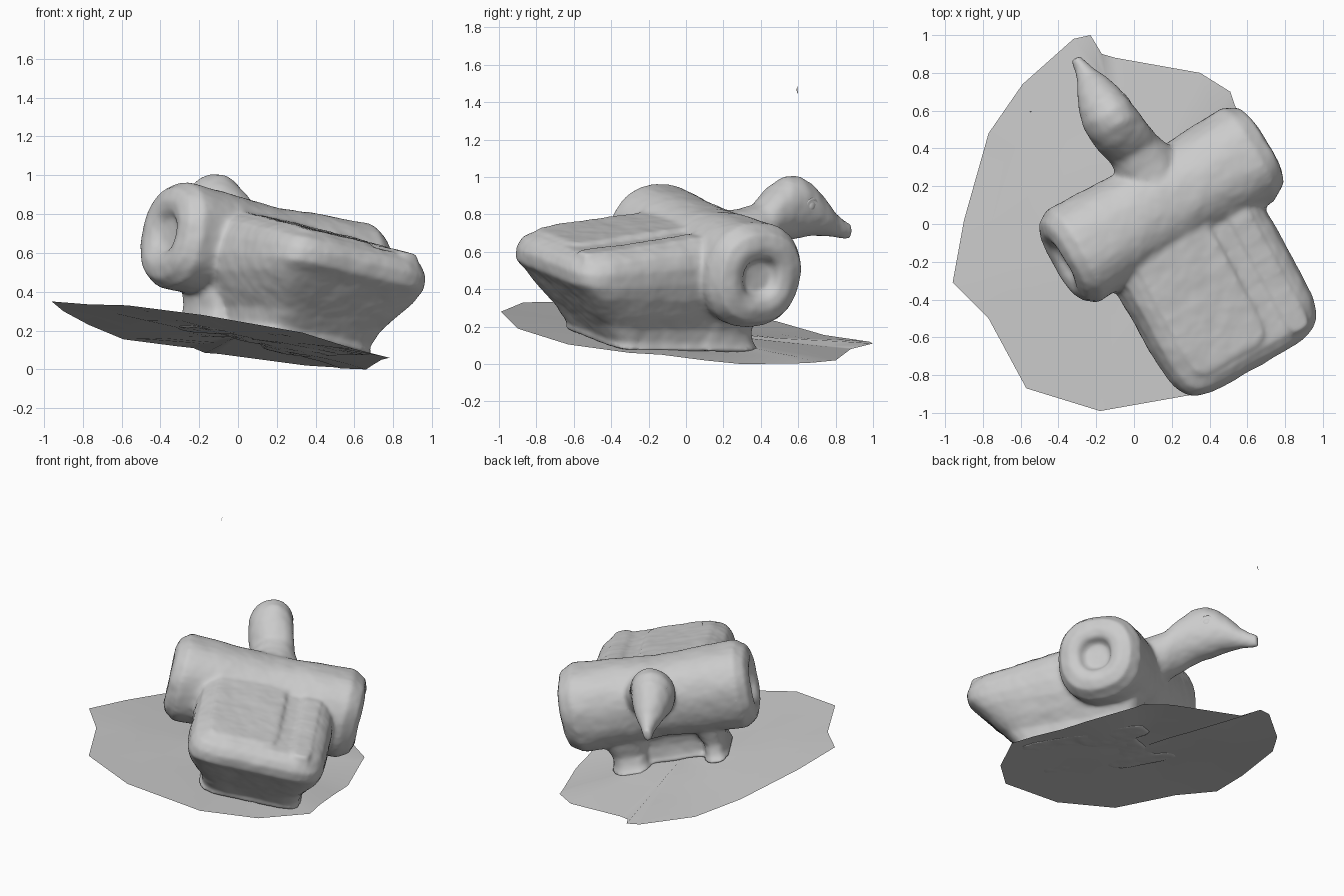
import bpy, bmesh, math
from mathutils import Matrix, Vector, noise

if "Cube" in bpy.data.objects:
    bpy.data.objects.remove(bpy.data.objects["Cube"])

# Figure frame: u across, v toward the head, w away from the tilted sheet
FRAME = (Matrix.Translation((0, 0, 0.168)) @ Matrix.Rotation(math.radians(30), 4, 'Z')
         @ Matrix.Rotation(math.radians(11.5), 4, 'Y'))


def oval(ra, rb, power=2.0, n=48):
    """Superellipse points in 2D."""
    pts = []
    for i in range(n):
        a = 2 * math.pi * i / n
        c, s = math.cos(a), math.sin(a)
        pts.append((ra * math.copysign(abs(c) ** (2 / power), c),
                    rb * math.copysign(abs(s) ** (2 / power), s)))
    return pts


def loft(bm, rings):
    """Skin equal-sized rings and cap both ends."""
    loops = [[bm.verts.new(p) for p in r] for r in rings]
    n = len(loops[0])
    for a, b in zip(loops, loops[1:]):
        for i in range(n):
            bm.faces.new((a[i], a[(i + 1) % n], b[(i + 1) % n], b[i]))
    bm.faces.new(loops[0][::-1])
    bm.faces.new(loops[-1])


def block(bm, layers, power=5):
    """Rounded-rectangle layers (w, u0, u1, v0, v1); the top slopes down to the tail."""
    rings = []
    for w, u0, u1, v0, v1 in layers:
        ring = []
        for a, b in oval((u1 - u0) / 2, (v1 - v0) / 2, power):
            v = (v0 + v1) / 2 + b
            lift = 0.13 * (v + 0.4) * max(0, w - 0.3) / 0.28
            ring.append(((u0 + u1) / 2 + a, v, w + lift))
        rings.append(ring)
    loft(bm, rings)


def finish(name, bm, smooth=True, matrix=None):
    bmesh.ops.recalc_face_normals(bm, faces=bm.faces)
    me = bpy.data.meshes.new(name)
    bm.to_mesh(me)
    bm.free()
    for p in me.polygons:
        p.use_smooth = smooth
    ob = bpy.data.objects.new(name, me)
    bpy.context.collection.objects.link(ob)
    if matrix:
        ob.matrix_world = matrix
    return ob


bm = bmesh.new()
# Trunk and tail, narrowing down to the foot
block(bm, [(-0.005, -0.22, 0.47, -0.68, 0.10), (0.03, -0.20, 0.45, -0.68, 0.08),
           (0.11, -0.22, 0.46, -0.74, 0.08), (0.20, -0.28, 0.51, -0.83, 0.10),
           (0.29, -0.33, 0.55, -0.91, 0.12), (0.37, -0.345, 0.565, -0.975, 0.12),
           (0.46, -0.335, 0.56, -0.985, 0.12), (0.53, -0.31, 0.53, -0.96, 0.12),
           (0.57, -0.26, 0.48, -0.91, 0.10)], 6)
# Raised back panel and side ridge
block(bm, [(0.50, -0.25, 0.24, -0.90, 0.0), (0.592, -0.23, 0.22, -0.88, 0.0)], 8)
block(bm, [(0.50, 0.32, 0.48, -0.95, 0.0), (0.588, 0.34, 0.45, -0.93, 0.0)], 8)
# Two front feet under the crossbar
for u0, u1 in ((-0.29, -0.14), (0.22, 0.47)):
    block(bm, [(-0.012, u0 - 0.02, u1 + 0.02, -0.25, 0.23), (0.03, u0, u1, -0.22, 0.19),
               (0.10, u0, u1, -0.2, 0.17), (0.3, u0 - 0.04, u1 + 0.08, -0.2, 0.22)], 3)
# Crossbar with a round socket in each end
bar = [(-0.49, 0.02), (-0.495, 0.08), (-0.53, 0.12), (-0.545, 0.17), (-0.525, 0.235),
       (-0.46, 0.28), (-0.3, 0.275), (0.1, 0.258), (0.45, 0.28), (0.62, 0.285),
       (0.70, 0.24), (0.725, 0.17), (0.71, 0.115), (0.655, 0.085), (0.65, 0.02)]
loft(bm, [[(u, 0.015 + a, 0.44 + b) for a, b in oval(r, r, 2.25)] for u, r in bar])
# Neck, head and beak: v, centre u, centre w, half width, half height
head = [(0.02, 0.11, 0.49, 0.19, 0.17), (0.22, 0.11, 0.53, 0.175, 0.165),
        (0.32, 0.09, 0.57, 0.145, 0.15), (0.43, 0.05, 0.65, 0.145, 0.168),
        (0.50, 0.035, 0.685, 0.145, 0.173), (0.58, 0.03, 0.69, 0.14, 0.17),
        (0.66, 0.035, 0.68, 0.122, 0.145), (0.73, 0.045, 0.645, 0.095, 0.11),
        (0.80, 0.055, 0.605, 0.062, 0.072), (0.87, 0.06, 0.575, 0.038, 0.05),
        (0.915, 0.06, 0.565, 0.024, 0.04)]
loft(bm, [[(cu + a, v, cw + b) for a, b in oval(ru, rw)] for v, cu, cw, ru, rw in head])
figure = finish("bird_body", bm, matrix=FRAME)

# Fuse the parts and soften them like worn clay
fuse = figure.modifiers.new("fuse", 'REMESH')
fuse.mode = 'VOXEL'
fuse.voxel_size = 0.014
fuse.use_smooth_shade = True
soft = figure.modifiers.new("soften", 'SMOOTH')
soft.factor = 0.5
soft.iterations = 8
tex = bpy.data.textures.new("clay_bumps", 'CLOUDS')
tex.noise_scale = 0.16
bumps = figure.modifiers.new("bumps", 'DISPLACE')
bumps.texture = tex
bumps.strength = 0.014

# Eyes: shallow rings with a pupil mound on each side of the head
for side, name in ((1, "eye_right"), (-1, "eye_left")):
    bm = bmesh.new()
    rows = [(-0.04, 0.056), (-0.008, 0.05), (0.0, 0.042), (-0.006, 0.034),
            (0.002, 0.024), (0.007, 0.004)]
    rings = [[(0.034 + side * (0.122 + d - 0.25 * a), 0.61 + a, 0.715 + b)
              for a, b in oval(r, r, n=24)] for d, r in rows]
    loft(bm, rings)
    finish(name, bm, matrix=FRAME)

# Tilted ground sheet with a ragged outline
edge = [(-0.23, 1.0, .11), (-0.32, .98, .12), (-0.59, .74, .155), (-0.77, .48, .23),
        (-0.9, .02, .30), (-0.96, -.31, .35), (-0.77, -.5, .335), (-0.57, -.87, .33),
        (-0.18, -.99, .28), (.33, -.90, .19), (.6, -.63, .105), (.78, -.3, .06),
        (.74, -.13, .05), (.69, .1, .02), (.66, .3, 0), (.53, .64, .005),
        (.51, .70, .01), (.35, .80, .02), (-0.1, .88, .08), (-0.17, .9, .085)]
bm = bmesh.new()
centre = bm.verts.new((0, 0, 0.168))
rings = []
for k in range(1, 7):
    ring = []
    for p in edge:
        q = Vector((0, 0, 0.168)).lerp(Vector(p), k / 6)
        if k < 6:
            q.z += 0.012 * noise.noise(q * 4)
        ring.append(bm.verts.new(q))
    rings.append(ring)
n = len(edge)
for i in range(n):
    j = (i + 1) % n
    bm.faces.new((centre, rings[0][i], rings[0][j]))
    for a, b in zip(rings, rings[1:]):
        bm.faces.new((a[i], b[i], b[j], a[j]))
finish("ground_sheet", bm)

# Stray sliver floating above
bm = bmesh.new()
bm.faces.new([bm.verts.new(p) for p in ((-0.555, .598, 1.445), (-0.547, .590, 1.465),
                                        (-0.537, .596, 1.49))])
finish("stray_sliver", bm, smooth=False)
